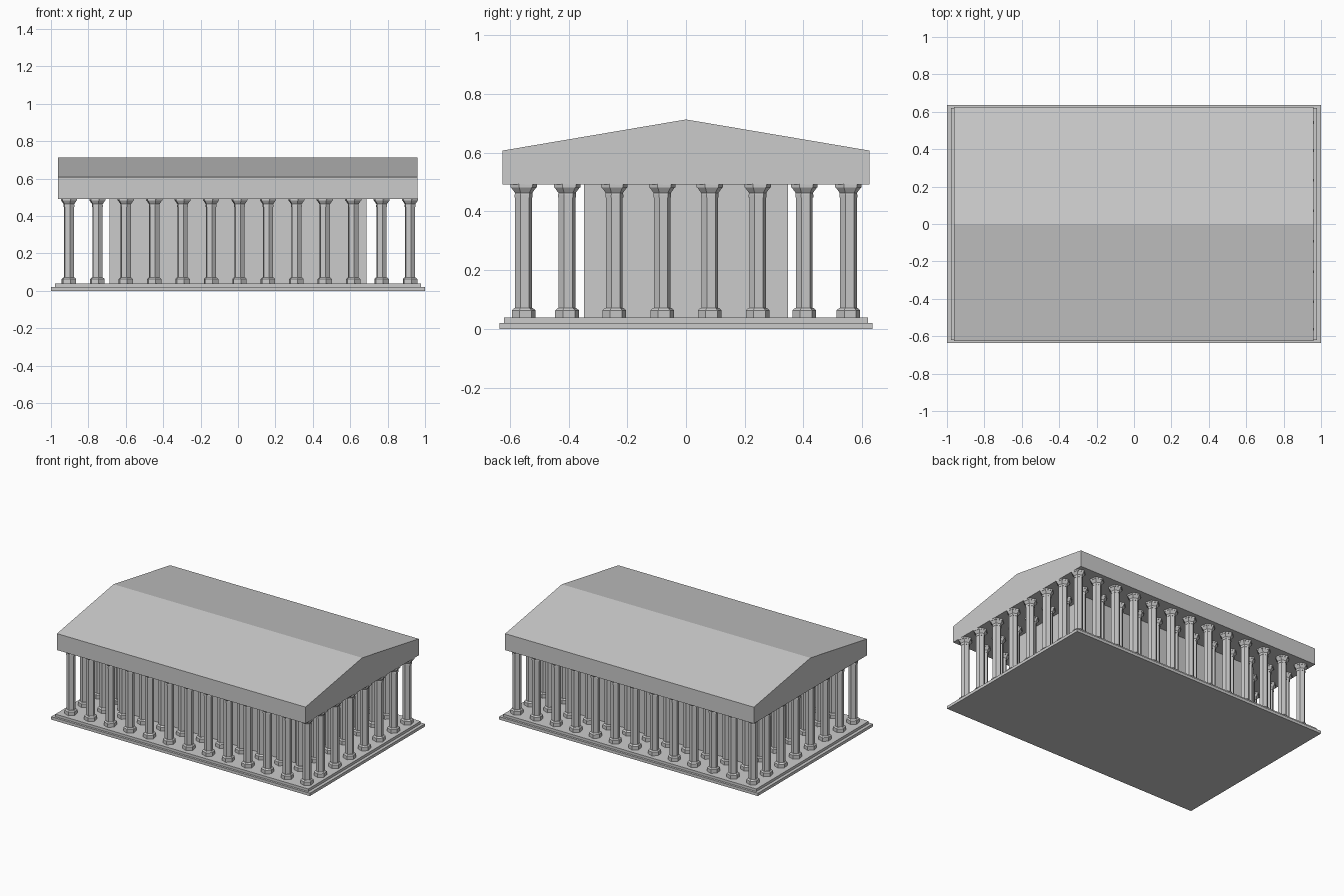
import bpy, bmesh, math

if "Cube" in bpy.data.objects:
    bpy.data.objects.remove(bpy.data.objects["Cube"])


def make_object(name, bm):
    bmesh.ops.recalc_face_normals(bm, faces=bm.faces)
    mesh = bpy.data.meshes.new(name)
    bm.to_mesh(mesh)
    bm.free()
    obj = bpy.data.objects.new(name, mesh)
    bpy.context.collection.objects.link(obj)
    return obj


def box(name, hx, hy, z0, z1):
    bm = bmesh.new()
    bmesh.ops.create_cube(bm, size=1)
    for v in bm.verts:
        v.co = (v.co.x * 2 * hx, v.co.y * 2 * hy, z0 + (v.co.z + 0.5) * (z1 - z0))
    return make_object(name, bm)


def extrude_x(name, profile, x0, x1):
    # extrude a (y, z) outline along x
    bm = bmesh.new()
    a = [bm.verts.new((x0, y, z)) for y, z in profile]
    b = [bm.verts.new((x1, y, z)) for y, z in profile]
    n = len(profile)
    bm.faces.new(a)
    bm.faces.new(b[::-1])
    for i in range(n):
        k = (i + 1) % n
        bm.faces.new((a[i], a[k], b[k], b[i]))
    return make_object(name, bm)


def column_mesh(profile, sides=6, turn=math.radians(40)):
    # stack polygon rings following a (radius, z) profile
    bm = bmesh.new()
    rings = []
    for r, z in profile:
        rings.append([bm.verts.new((r * math.cos(turn + 2 * math.pi * i / sides),
                                    r * math.sin(turn + 2 * math.pi * i / sides), z))
                      for i in range(sides)])
    for lo, hi in zip(rings, rings[1:]):
        for i in range(sides):
            k = (i + 1) % sides
            bm.faces.new((lo[i], lo[k], hi[k], hi[i]))
    bm.faces.new(rings[0])
    bm.faces.new(rings[-1])
    return make_object("column", bm)


# stepped platform
box("lower_step", 1.0, 0.635, 0.0, 0.02)
box("upper_step", 0.978, 0.62, 0.02, 0.038)

# inner chamber
box("inner_chamber", 0.688, 0.347, 0.038, 0.492)

# beam and gabled roof in one solid
extrude_x("roof", [(-0.625, 0.492), (0.625, 0.492), (0.625, 0.607),
                   (0, 0.713), (-0.625, 0.607)], -0.962, 0.96)

# columns: base, shaft, neck ring and flared capital, in a double ring
profile = [(0.041, 0.038), (0.041, 0.063), (0.032, 0.071), (0.029, 0.071),
           (0.029, 0.447), (0.031, 0.447), (0.031, 0.456), (0.030, 0.463),
           (0.044, 0.482), (0.046, 0.482), (0.046, 0.493)]
first = column_mesh(profile)
rows = [-0.553, -0.405, -0.244, -0.081, 0.081, 0.244, 0.403, 0.553]
for i in range(13):
    for j, y in enumerate(rows):
        if i in (0, 1, 11, 12) or j in (0, 1, 6, 7):
            col = first if i == j == 0 else bpy.data.objects.new("column", first.data)
            col.location = (0.008 + 0.152 * (i - 6), y, 0)
            if col is not first:
                bpy.context.collection.objects.link(col)
